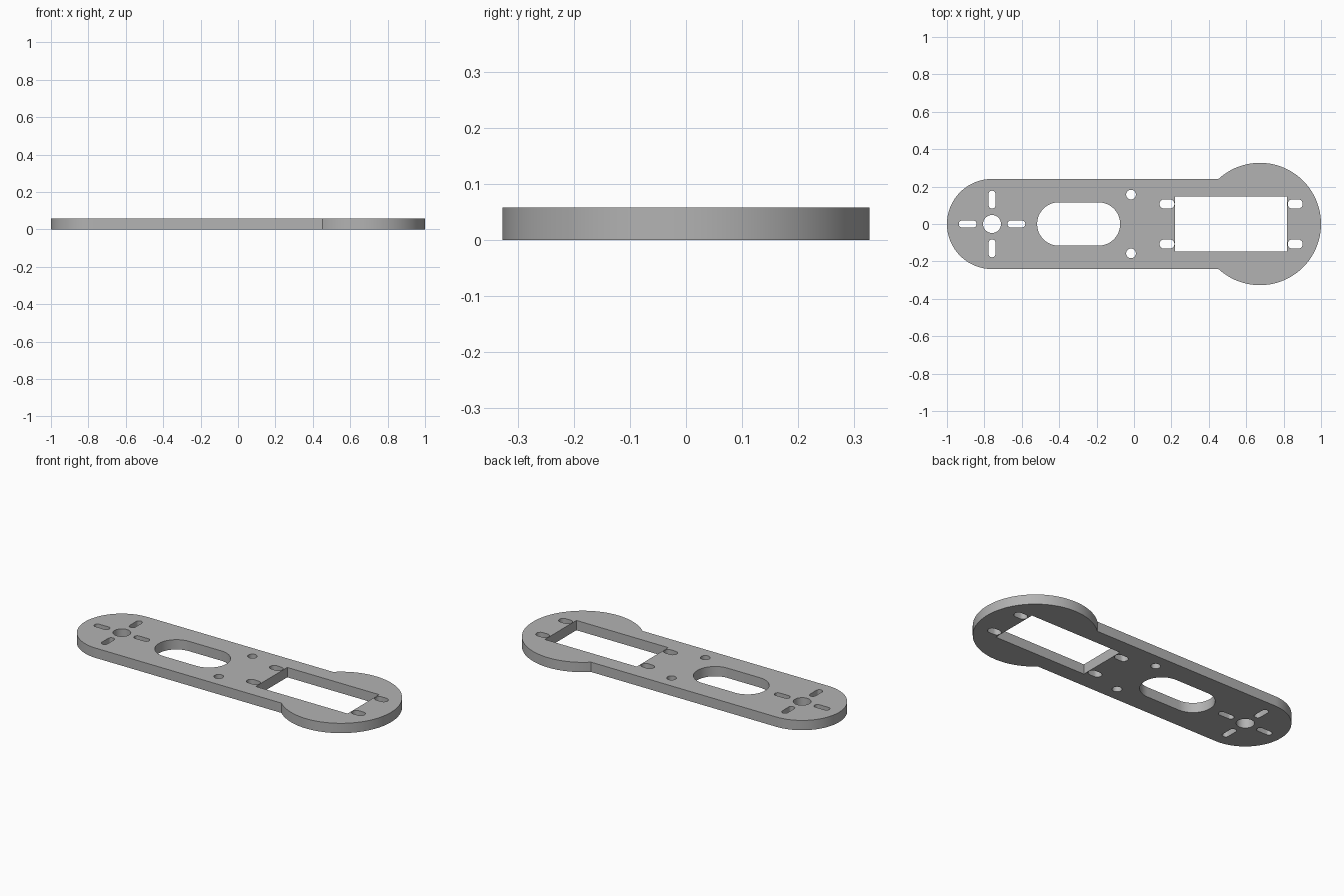
import bpy
from math import pi, cos, sin, acos, asin

THICK = 0.058

if "Cube" in bpy.data.objects:
    bpy.data.objects.remove(bpy.data.objects["Cube"])


def arc(cx, cy, r, a0, a1, n):
    return [(cx + r * cos(a0 + (a1 - a0) * i / n),
             cy + r * sin(a0 + (a1 - a0) * i / n)) for i in range(n + 1)]


def circle(cx, cy, r, n=32):
    return arc(cx, cy, r, 0, 2 * pi, n)[:-1]


def slot(cx, cy, length, width, upright=False, n=12):
    """Round-ended slot, lying along x or standing along y."""
    r = width / 2
    d = length / 2 - r
    pts = arc(d, 0, r, -pi / 2, pi / 2, n) + arc(-d, 0, r, pi / 2, 3 * pi / 2, n)
    return [(cx - y, cy + x) if upright else (cx + x, cy + y) for x, y in pts]


# Outline: narrow rounded arm running into a wide round head
ARM_X, ARM_R = -0.759, 0.241
HEAD_X, HEAD_R = 0.673, 0.327
meet = pi - asin(ARM_R / HEAD_R)
outline = (arc(HEAD_X, 0, HEAD_R, -meet, meet, 72)
           + arc(ARM_X, 0, ARM_R, pi / 2, 3 * pi / 2, 48))
loops = [outline]

# Pivot hole with four slots around it
loops.append(circle(ARM_X, 0, 0.048))
for s in (-1, 1):
    loops.append(slot(ARM_X + s * 0.13, 0, 0.096, 0.037))
    loops.append(slot(ARM_X, s * 0.13, 0.096, 0.037, upright=True))

# Large middle opening
loops.append(slot(-0.296, 0, 0.444, 0.232, n=24))

# Rectangular window with a mounting slot near each corner
WIN_X, WIN_W, WIN_H = 0.519, 0.3, 0.147
loops.append([(WIN_X - WIN_W, -WIN_H), (WIN_X + WIN_W, -WIN_H),
              (WIN_X + WIN_W, WIN_H), (WIN_X - WIN_W, WIN_H)])
for sy in (-1, 1):
    loops.append(circle(-0.016, sy * 0.157, 0.026))
    for sx in (-1, 1):
        loops.append(slot(WIN_X + sx * 0.343, sy * 0.107, 0.08, 0.05))

# Filled and extruded profile, turned into a mesh
curve = bpy.data.curves.new("mounting_plate", "CURVE")
curve.dimensions = "2D"
curve.fill_mode = "BOTH"
curve.extrude = THICK / 2
for pts in loops:
    spline = curve.splines.new("POLY")
    spline.points.add(len(pts) - 1)
    for p, (x, y) in zip(spline.points, pts):
        p.co = (x, y, 0, 1)
    spline.use_cyclic_u = True

plate = bpy.data.objects.new("mounting_plate", curve)
bpy.context.collection.objects.link(plate)
plate.location.z = THICK / 2
bpy.ops.object.select_all(action="DESELECT")
plate.select_set(True)
bpy.context.view_layer.objects.active = plate
bpy.ops.object.convert(target="MESH")
plate = bpy.context.object

# Weld the caps to the walls
bpy.ops.object.mode_set(mode="EDIT")
bpy.ops.mesh.select_all(action="SELECT")
bpy.ops.mesh.remove_doubles(threshold=0.0001)
bpy.ops.mesh.normals_make_consistent(inside=False)
bpy.ops.object.mode_set(mode="OBJECT")
bpy.ops.object.shade_smooth_by_angle(angle=pi / 6)

# Plain grey finish
grey = bpy.data.materials.new("plain_grey")
grey.use_nodes = True
colour = (0.45, 0.45, 0.45, 1)
grey.diffuse_color = colour
grey.node_tree.nodes["Principled BSDF"].inputs["Base Color"].default_value = colour
plate.data.materials.clear()
plate.data.materials.append(grey)
